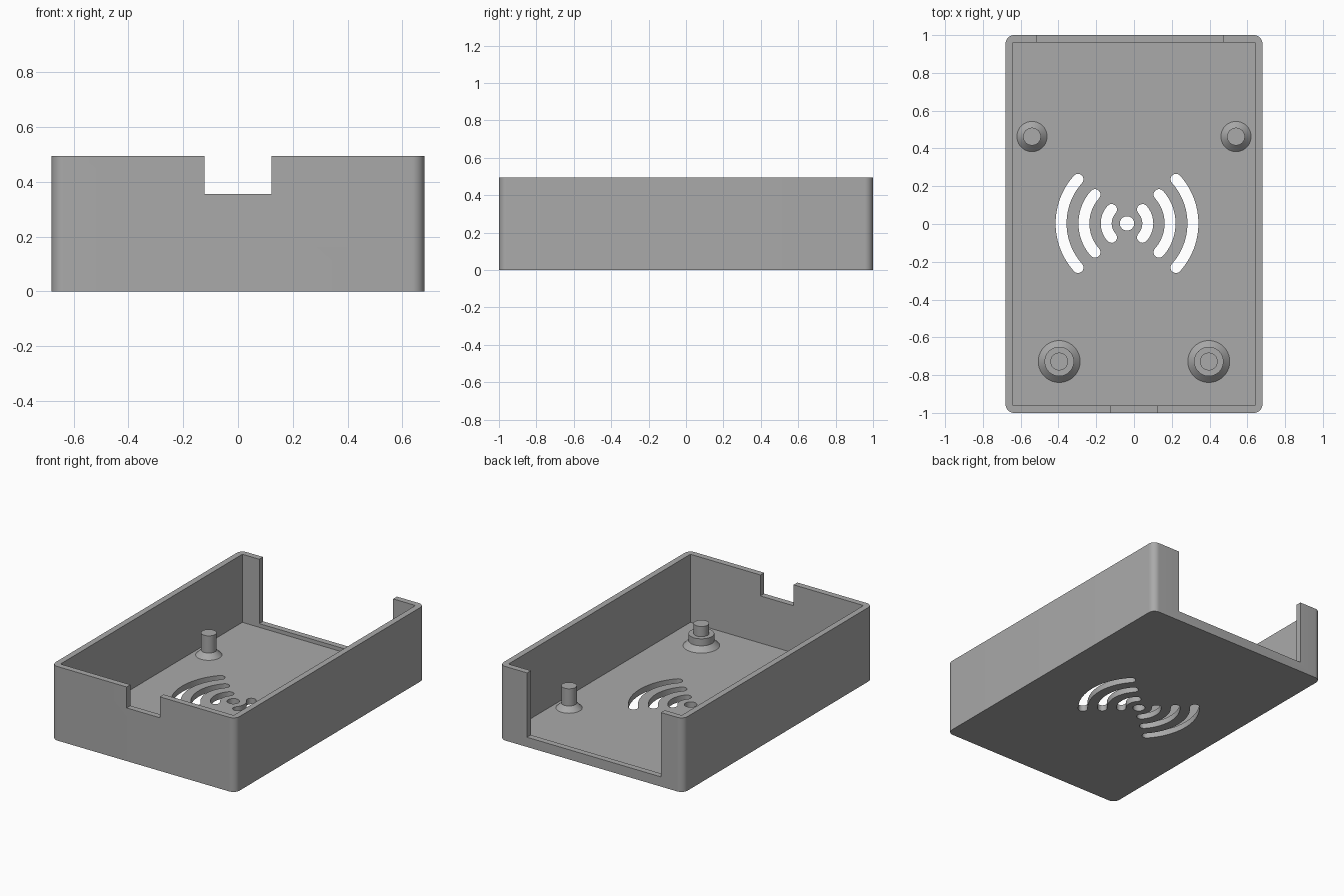
import bpy, bmesh
from math import sin, cos, pi, radians

if "Cube" in bpy.data.objects:
    bpy.data.objects.remove(bpy.data.objects["Cube"], do_unlink=True)

HX, HY, HEIGHT = 0.68, 1.0, 0.495
WALL, FLOOR, CORNER = 0.04, 0.04, 0.045

grey = bpy.data.materials.new("grey plastic")
grey.use_nodes = True
colour = (0.4, 0.4, 0.4, 1)
grey.diffuse_color = colour
grey.node_tree.nodes["Principled BSDF"].inputs["Base Color"].default_value = colour


def add_object(name, bm):
    bmesh.ops.recalc_face_normals(bm, faces=bm.faces)
    mesh = bpy.data.meshes.new(name)
    bm.to_mesh(mesh)
    bm.free()
    mesh.materials.append(grey)
    obj = bpy.data.objects.new(name, mesh)
    bpy.context.collection.objects.link(obj)
    return obj


def prism(name, outline, z0, z1):
    bm = bmesh.new()
    face = bm.faces.new([bm.verts.new((x, y, z0)) for x, y in outline])
    up = bmesh.ops.extrude_face_region(bm, geom=[face])["geom"]
    verts = [v for v in up if isinstance(v, bmesh.types.BMVert)]
    bmesh.ops.translate(bm, verts=verts, vec=(0, 0, z1 - z0))
    return add_object(name, bm)


def box(name, x0, x1, y0, y1, z0, z1):
    return prism(name, [(x0, y0), (x1, y0), (x1, y1), (x0, y1)], z0, z1)


def arc(cx, cy, r, a0, a1, n):
    steps = [a0 + (a1 - a0) * i / n for i in range(n + 1)]
    return [(cx + r * cos(a), cy + r * sin(a)) for a in steps]


def smooth(obj):
    bpy.ops.object.select_all(action="DESELECT")
    obj.select_set(True)
    bpy.context.view_layer.objects.active = obj
    bpy.ops.object.shade_smooth_by_angle(angle=radians(30))


def cut(target, cutter):
    mod = target.modifiers.new("cut", "BOOLEAN")
    mod.operation, mod.solver, mod.object = "DIFFERENCE", "EXACT", cutter
    bpy.context.view_layer.objects.active = target
    bpy.ops.object.modifier_apply(modifier=mod.name)
    bpy.data.objects.remove(cutter, do_unlink=True)


# Case shell: rounded block, hollowed with sharp inner corners
outline = []
for i, (sx, sy) in enumerate([(1, 1), (-1, 1), (-1, -1), (1, -1)]):
    outline += arc(sx * (HX - CORNER), sy * (HY - CORNER), CORNER,
                   i * pi / 2, (i + 1) * pi / 2, 10)
case = prism("case", outline, 0, HEIGHT)
cut(case, box("cavity", WALL - HX, HX - WALL, WALL - HY, HY - WALL, FLOOR, 1))

# Cable notch in the front wall, wide port opening in the back wall
cut(case, box("front_notch", -0.123, 0.122, -1.1, -0.9, 0.355, 1))
cut(case, box("back_opening", -0.515, 0.475, 0.9, 1.1, 0.065, 1))

# Wave-shaped vent: centre hole and three round-ended arcs on each side
VX, VY, SPREAD, HALF = -0.037, 0.003, radians(42), 0.029
cut(case, prism("vent_hole", arc(VX, VY, 0.038, 0, 2 * pi, 32)[:-1], -0.1, 0.2))
for r in (0.11, 0.228, 0.349):
    for mid in (0, pi):
        a0, a1 = mid - SPREAD, mid + SPREAD
        slot = arc(VX, VY, r + HALF, a0, a1, 24)
        slot += arc(VX + r * cos(a1), VY + r * sin(a1), HALF, a1, a1 + pi, 10)[1:-1]
        slot += arc(VX, VY, r - HALF, a1, a0, 24)
        slot += arc(VX + r * cos(a0), VY + r * sin(a0), HALF, a0 + pi, a0 + 2 * pi, 10)[1:-1]
        cut(case, prism("vent_slot", slot, -0.1, 0.2))
smooth(case)


# Mounting posts: turned profiles with flared feet
def post(name, x, y, profile, n=40):
    bm = bmesh.new()
    rings = [[bm.verts.new((px, py, FLOOR + h)) for px, py in arc(x, y, r, 0, 2 * pi, n)[:-1]]
             for r, h in profile]
    for low, high in zip(rings, rings[1:]):
        for i in range(n):
            j = (i + 1) % n
            bm.faces.new((low[i], low[j], high[j], high[i]))
    bm.faces.new(rings[0])
    bm.faces.new(rings[-1])
    smooth(add_object(name, bm))


PIN = [(0.08, 0), (0.047, 0.033), (0.047, 0.148)]
STEPPED = [(0.111, 0), (0.078, 0.033), (0.078, 0.08), (0.047, 0.08), (0.047, 0.148)]
for side, s in (("left", 1), ("right", -1)):
    post("back_post_" + side, s * 0.54, 0.463, PIN)
    post("front_post_" + side, s * 0.396, -0.728, STEPPED)
